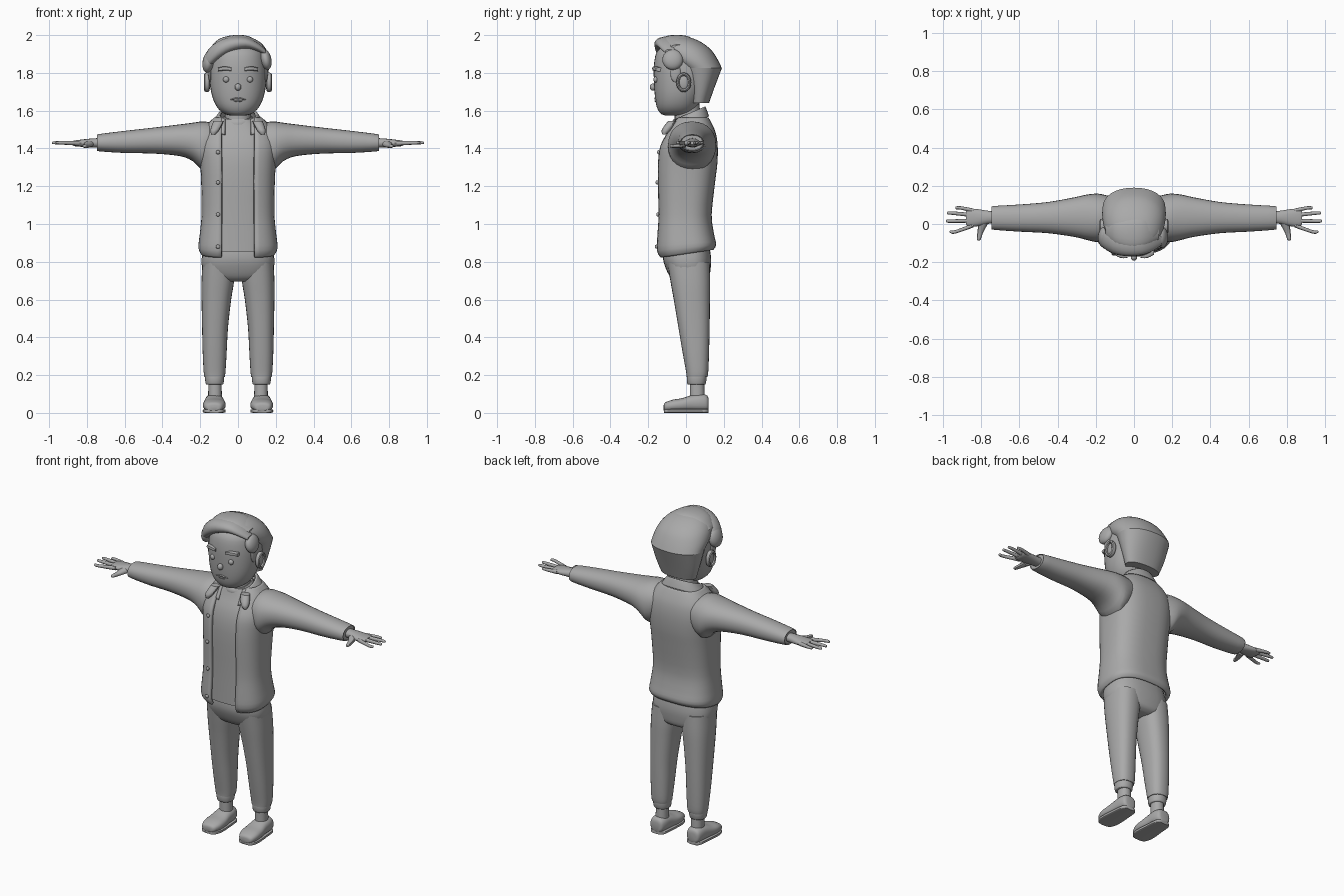
import bpy, bmesh, math
from mathutils import Matrix, Vector

grey = bpy.data.materials.new("plain grey")
grey.diffuse_color = (0.4, 0.4, 0.4, 1)


def finish(name, bm, mirror=False, thick=0.0, angle=40):
    bmesh.ops.recalc_face_normals(bm, faces=bm.faces)
    me = bpy.data.meshes.new(name)
    bm.to_mesh(me)
    bm.free()
    me.materials.append(grey)
    me.shade_smooth()
    me.set_sharp_from_angle(angle=math.radians(angle))
    ob = bpy.data.objects.new(name, me)
    bpy.context.collection.objects.link(ob)
    if thick:
        m = ob.modifiers.new("thickness", 'SOLIDIFY')
        m.thickness, m.offset = thick, -1
    if mirror:
        m = ob.modifiers.new("mirror", 'MIRROR')
        m.use_clip = False
        m.use_mirror_merge = False
    return ob


def refine(rows, steps):
    """Catmull-Rom in-betweens for the section rows."""
    out = []
    for i in range(len(rows) - 1):
        a, b, c, d = (rows[max(0, min(len(rows) - 1, i + k))] for k in (-1, 0, 1, 2))
        for s in range(steps):
            t = s / steps
            out.append([0.5 * (2 * q + (r - p) * t + (2 * p - 5 * q + 4 * r - w) * t * t
                               + (3 * q - p - 3 * r + w) * t ** 3)
                        for p, q, r, w in zip(a, b, c, d)])
    return out + [list(rows[-1])]


def loft(name, rows, axis='Z', n=28, p=2.2, gap=0, steps=3, **kw):
    """Rows: position, u low, u high, v low, v high, slope of the section along v."""
    bm, rings = bmesh.new(), []
    rows = [tuple(r) + (0,) * (6 - len(r)) for r in rows]
    for s, u0, u1, v0, v1, k in refine(rows, steps):
        ru, rv, ring = (u1 - u0) / 2, (v1 - v0) / 2, []
        start, span, count = 0, 2 * math.pi, n
        if gap:  # leave the front open between x = -gap and +gap
            half = math.acos(min(0.98, gap / ru) ** (p / 2))
            start, span, count = -half, math.pi + 2 * half, n + 1
        for i in range(count):
            a = start + span * i / n
            c, d = math.cos(a), math.sin(a)
            u = (u0 + u1) / 2 + ru * math.copysign(abs(c) ** (2 / p), c)
            dv = rv * math.copysign(abs(d) ** (2 / p), d)
            v, w = (v0 + v1) / 2 + dv, s + k * dv
            co = {'Z': (u, v, w), 'X': (w, u, v), 'Y': (u, w, v)}[axis]
            ring.append(bm.verts.new(co))
        rings.append(ring)
    for r, q in zip(rings, rings[1:]):
        for i in range(n):
            j = i + 1 if gap else (i + 1) % n
            bm.faces.new((r[i], r[j], q[j], q[i]))
    if not gap:
        bm.faces.new(rings[0])
        bm.faces.new(rings[-1])
    return finish(name, bm, **kw)


def ball(name, loc, size, mirror=False, turn=0):
    bm = bmesh.new()
    mat = Matrix.Translation(loc) @ Matrix.Rotation(turn, 4, 'Y') @ Matrix.Diagonal((*size, 1))
    bmesh.ops.create_uvsphere(bm, u_segments=20, v_segments=12, radius=1, matrix=mat)
    return finish(name, bm, mirror)


# Head and neck
loft("head", [(1.575, -.04, .04, -.11, 0), (1.585, -.075, .075, -.135, .03),
              (1.62, -.112, .112, -.155, .06), (1.68, -.138, .138, -.165, .09),
              (1.76, -.15, .15, -.17, .12), (1.84, -.15, .15, -.17, .14),
              (1.91, -.135, .135, -.155, .12), (1.95, -.09, .09, -.11, .06)], n=36)
loft("neck", [(1.48, -.08, .08, -.06, .09), (1.55, -.07, .07, -.06, .08), (1.64, -.068, .068, -.06, .07)])

# Face
ball("eye", (.063, -.16, 1.765), (.016, .013, .016), True)
ball("nose", (0, -.175, 1.725), (.017, .017, .019))
loft("eyebrow", [(.035, -.178, -.15, 1.81, 1.828), (.07, -.178, -.145, 1.812, 1.835),
                 (.105, -.16, -.125, 1.808, 1.828)], 'X', n=10, p=3, mirror=True)
loft("mouth", [(-.042, -.160, -.14, 1.655, 1.661), (0, -.169, -.14, 1.657, 1.673),
               (.042, -.160, -.14, 1.655, 1.661)], 'X', n=10)
loft("lower_lip", [(-.025, -.160, -.14, 1.648, 1.656), (0, -.167, -.14, 1.644, 1.657),
                   (.025, -.160, -.14, 1.648, 1.656)], 'X', n=10)

# Ears: a bowl with a raised rim
ball("ear_bowl", (.158, -.012, 1.75), (.014, .032, .044), True)
bm = bmesh.new()
rim = []
for i in range(24):
    a = 2 * math.pi * i / 24
    d = Vector((0, math.cos(a), math.sin(a)))
    rim.append([bm.verts.new(Vector((.165, -.012 + .031 * d.y, 1.75 + .043 * d.z))
                             + .009 * (math.cos(b) * d + math.sin(b) * Vector((1.6, 0, 0))))
                for b in (2 * math.pi * j / 8 for j in range(8))])
for i in range(24):
    for j in range(8):
        q, r = rim[i], rim[(i + 1) % 24]
        bm.faces.new((q[j], r[j], r[(j + 1) % 8], q[(j + 1) % 8]))
finish("ear_rim", bm, True)

# Hair: rear cap with a hard ridge, swept forelock and side tufts
loft("hair_back", [(1.64, -.115, .115, .02, .122), (1.72, -.142, .142, .01, .15),
                   (1.825, -.165, .165, -.03, .19)], n=32, steps=2)
loft("hair_crown", [(1.825, -.165, .165, -.03, .19), (1.87, -.166, .166, -.09, .168),
                    (1.92, -.152, .152, -.13, .135), (1.96, -.12, .12, -.13, .085),
                    (1.985, -.075, .075, -.10, .03), (1.992, -.03, .03, -.07, -.01)], n=32)
loft("hair_forelock", [(.145, -.11, -.06, 1.895, 1.925), (.10, -.14, -.04, 1.915, 1.962),
                       (.04, -.162, -.02, 1.925, 1.99), (-.04, -.168, -.02, 1.905, 1.99),
                       (-.11, -.155, -.03, 1.865, 1.965), (-.16, -.125, -.03, 1.825, 1.92),
                       (-.18, -.10, -.05, 1.825, 1.87)], 'X', n=20)
loft("hair_top_wave", [(.13, -.08, 0, 1.92, 1.95), (.06, -.12, .03, 1.94, 1.993),
                       (-.02, -.13, .03, 1.95, 2.0), (-.10, -.11, .02, 1.92, 1.98),
                       (-.15, -.07, 0, 1.88, 1.93)], 'X', n=20)
ball("hair_left_tuft", (.147, -.07, 1.87), (.03, .055, .055), turn=-.2)
ball("hair_right_tuft", (-.155, -.07, 1.86), (.032, .055, .06), turn=.2)
ball("hair_sideburn", (.148, -.055, 1.80), (.01, .028, .05), True)

# Shirt, jacket body and collar
loft("shirt", [(.855, -.17, .17, -.135, .12), (1.05, -.165, .165, -.135, .11), (1.3, -.17, .17, -.138, .13),
               (1.42, -.17, .17, -.12, .13), (1.50, -.13, .13, -.085, .12), (1.555, -.08, .08, -.065, .09)], p=2.8)
loft("shirt_neckband", [(1.535, -.085, .085, -.075, .09, .2), (1.555, -.083, .083, -.075, .09, .2),
                        (1.568, -.074, .074, -.066, .085, .2)], steps=2)
loft("jacket", [(.842, -.195, .195, -.14, .145, .15), (.875, -.21, .21, -.16, .16, .1),
                (.95, -.202, .202, -.157, .148), (1.05, -.193, .193, -.152, .136),
                (1.22, -.195, .195, -.156, .154), (1.32, -.2, .2, -.155, .166),
                (1.41, -.205, .205, -.143, .168), (1.48, -.19, .19, -.108, .158),
                (1.53, -.16, .16, -.082, .138), (1.565, -.125, .125, -.055, .118)],
     n=40, p=2.7, gap=.088, thick=.018)
loft("collar", [(1.52, -.145, .145, -.115, .122, .42), (1.555, -.122, .122, -.095, .112, .42),
                (1.585, -.1, .1, -.075, .102, .42)], n=32, gap=.07, thick=.014)
loft("lapel_tip", [(1.475, .118, .142, -.125, -.105), (1.50, .098, .146, -.128, -.08),
                   (1.545, .075, .13, -.095, -.05)], n=12, mirror=True)
for z, y in ((1.38, -.145), (1.22, -.153), (1.05, -.149), (.88, -.157)):
    ball("jacket_button", (-.106, y, z), (.011, .008, .011))

# Sleeves
loft("sleeve", [(.11, -.07, .14, 1.35, 1.53), (.18, -.095, .158, 1.285, 1.543), (.24, -.085, .155, 1.333, 1.536),
                (.31, -.068, .14, 1.36, 1.527), (.45, -.048, .115, 1.373, 1.51), (.60, -.04, .102, 1.376, 1.493),
                (.735, -.03, .094, 1.385, 1.476), (.742, -.024, .088, 1.392, 1.47)], 'X', mirror=True)

# Hands
loft("palm", [(.72, .005, .065, 1.405, 1.455), (.77, .0, .07, 1.405, 1.453), (.82, -.012, .078, 1.408, 1.448),
              (.865, -.014, .08, 1.412, 1.442), (.88, 0, .07, 1.42, 1.438)], 'X', n=16, mirror=True)
for name, y0, y1, x1 in (("little_finger", .07, .085, .935), ("ring_finger", .046, .058, .98),
                         ("middle_finger", .018, .016, .985), ("index_finger", -.007, -.04, .965)):
    loft(name, [(.84, y0 - .011, y0 + .011, 1.415, 1.44), (x1 - .03, y1 - .01, y1 + .008, 1.421, 1.439),
                (x1 - .005, y1 - .008, y1 + .007, 1.423, 1.437), (x1, y1 - .003, y1 + .003, 1.427, 1.433)],
         'X', n=10, mirror=True)
loft("thumb", [(-.086, .81, .818, 1.409, 1.416), (-.08, .802, .823, 1.404, 1.422),
               (-.045, .79, .82, 1.402, 1.426), (.0, .765, .815, 1.405, 1.44)], 'Y', n=10, mirror=True)

# Trousers
loft("trouser_hips", [(.695, -.09, .09, -.05, .09), (.715, -.155, .155, -.08, .12), (.76, -.187, .187, -.105, .13),
                      (.82, -.192, .192, -.122, .133), (.90, -.175, .175, -.115, .12)], p=2.6)
loft("trouser_leg", [(.19, .07, .178, .004, .113), (.22, .066, .182, 0, .118), (.32, .06, .187, -.018, .122),
                     (.45, .053, .19, -.04, .125), (.60, .036, .193, -.065, .127),
                     (.70, .02, .193, -.083, .128), (.80, .01, .188, -.1, .125)], p=2.4, mirror=True)
loft("trouser_cuff", [(.15, .08, .168, .012, .1), (.158, .076, .172, .006, .106),
                      (.2, .073, .176, .004, .11), (.207, .076, .172, .008, .106)], steps=2, mirror=True)

# Ankles and shoes
loft("ankle", [(.06, .085, .158, .02, .1), (.17, .087, .157, .02, .096)], n=20, mirror=True)
loft("shoe", [(-.118, .105, .15, .014, .04), (-.11, .085, .172, .01, .055), (-.07, .068, .185, .008, .07),
              (-.02, .066, .184, .008, .078), (.03, .072, .178, .008, .094), (.08, .075, .175, .008, .1),
              (.112, .085, .167, .01, .092), (.12, .1, .15, .02, .07)], 'Y', n=24, p=2.5, mirror=True)
loft("shoe_sole", [(-.116, .1, .155, 0, .02), (-.105, .08, .175, 0, .02), (-.06, .066, .187, 0, .02),
                   (.03, .07, .18, 0, .02), (.1, .078, .172, 0, .02), (.118, .1, .152, 0, .02)],
     'Y', n=24, p=6, mirror=True)
